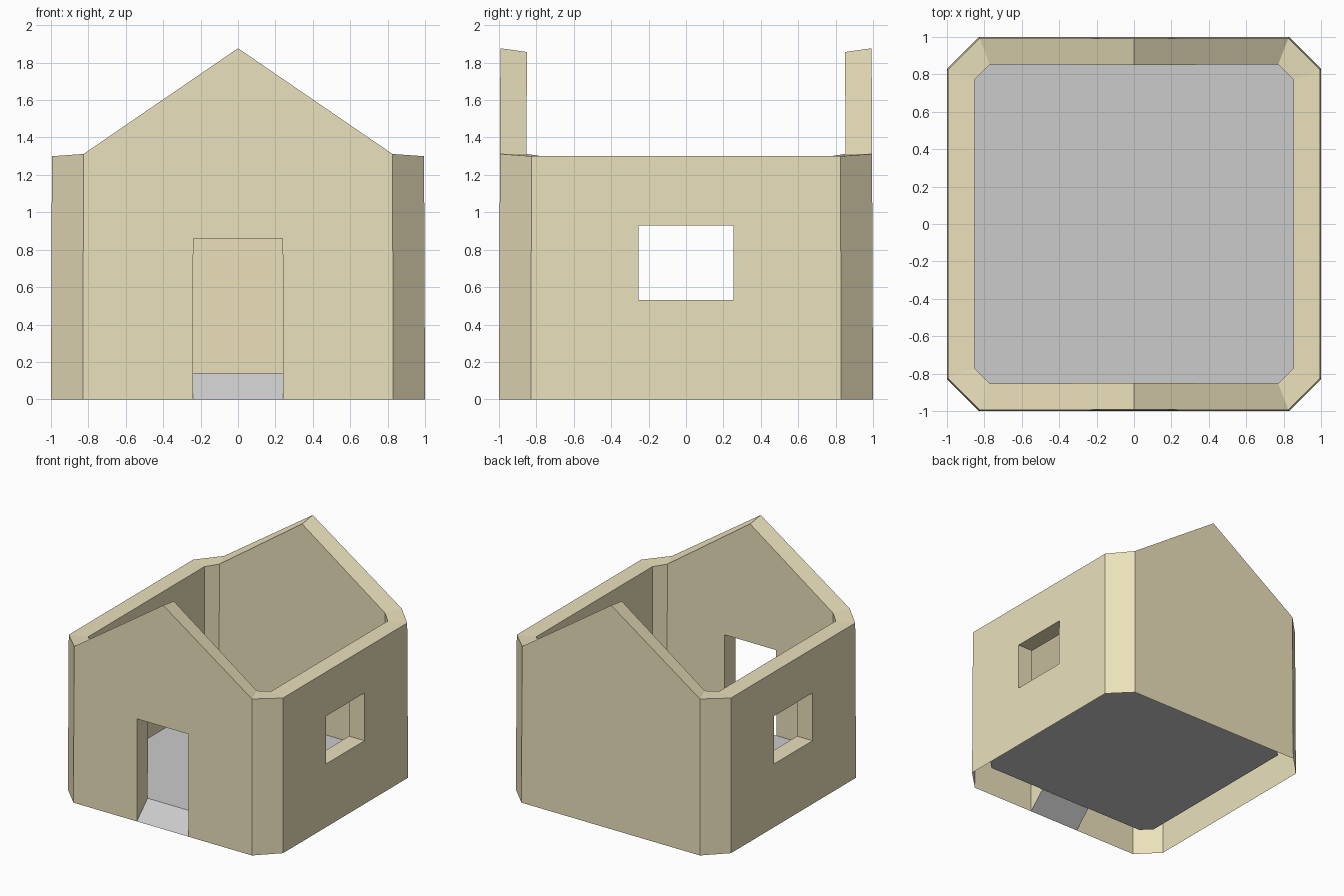
import bpy, bmesh

if "Cube" in bpy.data.objects:
    bpy.data.objects.remove(bpy.data.objects["Cube"])

EAVE, SHOULDER, FLOOR = 1.30, 1.312, 0.14
DOOR_X, DOOR_Z = 0.24, 0.86
WIN_Y, WIN_LO, WIN_HI = 0.255, 0.53, 0.93
# per skin: half width, chamfer start, base height, ridge height
OUTER = (1.0, 0.83, 0.0, 1.877)
INNER = (0.857, 0.775, FLOOR, 1.857)


def make_object(name, polys, recalc=True, color=None):
    bm = bmesh.new()
    for p in polys:
        bm.faces.new([bm.verts.new(c) for c in p])
    bmesh.ops.remove_doubles(bm, verts=bm.verts, dist=1e-4)
    if recalc:
        bmesh.ops.recalc_face_normals(bm, faces=bm.faces)
    # slight inward lean of the walls
    for v in bm.verts:
        k = 1 - 0.004 * v.co.z
        v.co.x *= k
        v.co.y *= k
    me = bpy.data.meshes.new(name)
    bm.to_mesh(me)
    bm.free()
    ob = bpy.data.objects.new(name, me)
    bpy.context.collection.objects.link(ob)
    if color:
        mat = bpy.data.materials.new(name + "_paint")
        mat.diffuse_color = color
        mat.use_nodes = True
        mat.node_tree.nodes["Principled BSDF"].inputs["Base Color"].default_value = mat.diffuse_color
        me.materials.append(mat)
    return ob


def top_loop(h, c, ridge):
    half = [(0, -h, ridge), (c, -h, SHOULDER), (h, -c, EAVE),
            (h, c, EAVE), (c, h, SHOULDER)]
    return half + [(-x, -y, z) for x, y, z in half]


def window_loop(x):
    return [(x, -WIN_Y, WIN_LO), (x, WIN_Y, WIN_LO),
            (x, WIN_Y, WIN_HI), (x, -WIN_Y, WIN_HI)]


def door_loop(h, b):
    return [(-DOOR_X, -h, b), (-DOOR_X, -h, DOOR_Z),
            (DOOR_X, -h, DOOR_Z), (DOOR_X, -h, b)]


def bridge(a, b, closed=True):
    n = len(a)
    return [[a[i], a[(i + 1) % n], b[(i + 1) % n], b[i]]
            for i in range(n if closed else n - 1)]


polys = []
for h, c, b, r in (OUTER, INNER):
    # front gable with doorway, plain back gable
    polys.append([(-c, -h, b)] + door_loop(h, b) +
                 [(c, -h, b), (c, -h, SHOULDER), (0, -h, r), (-c, -h, SHOULDER)])
    polys.append([(c, h, b), (-c, h, b), (-c, h, SHOULDER), (0, h, r), (c, h, SHOULDER)])
    for s in (1, -1):
        # side wall around its window
        x = s * h
        rim = [(x, -c, b), (x, c, b), (x, c, EAVE), (x, -c, EAVE)]
        polys += bridge(rim, window_loop(x))
        # chamfered corners
        for t in (1, -1):
            polys.append([(x, t * c, b), (s * c, t * h, b),
                          (s * c, t * h, SHOULDER), (x, t * c, EAVE)])

# wall tops, window reveals and door reveals
ho, co, bo, ro = OUTER
hi, ci, bi, ri = INNER
polys += bridge(top_loop(ho, co, ro), top_loop(hi, ci, ri))
for s in (1, -1):
    polys += bridge(window_loop(s * ho), window_loop(s * hi))
polys += bridge(door_loop(ho, bo), door_loop(hi, bi), closed=False)
make_object("walls", polys, color=(0.83, 0.75, 0.50, 1))

# floor slab surface and sloped doorway ramp
slab = [(x, y, FLOOR) for x, y in
        ((ci, -hi), (hi, -ci), (hi, ci), (ci, hi),
         (-ci, hi), (-hi, ci), (-hi, -ci), (-ci, -hi))]
make_object("floor", [slab], recalc=False)
make_object("door_ramp", [[(-DOOR_X, -ho, 0), (DOOR_X, -ho, 0),
                           (DOOR_X, -hi, FLOOR), (-DOOR_X, -hi, FLOOR)]], recalc=False)
